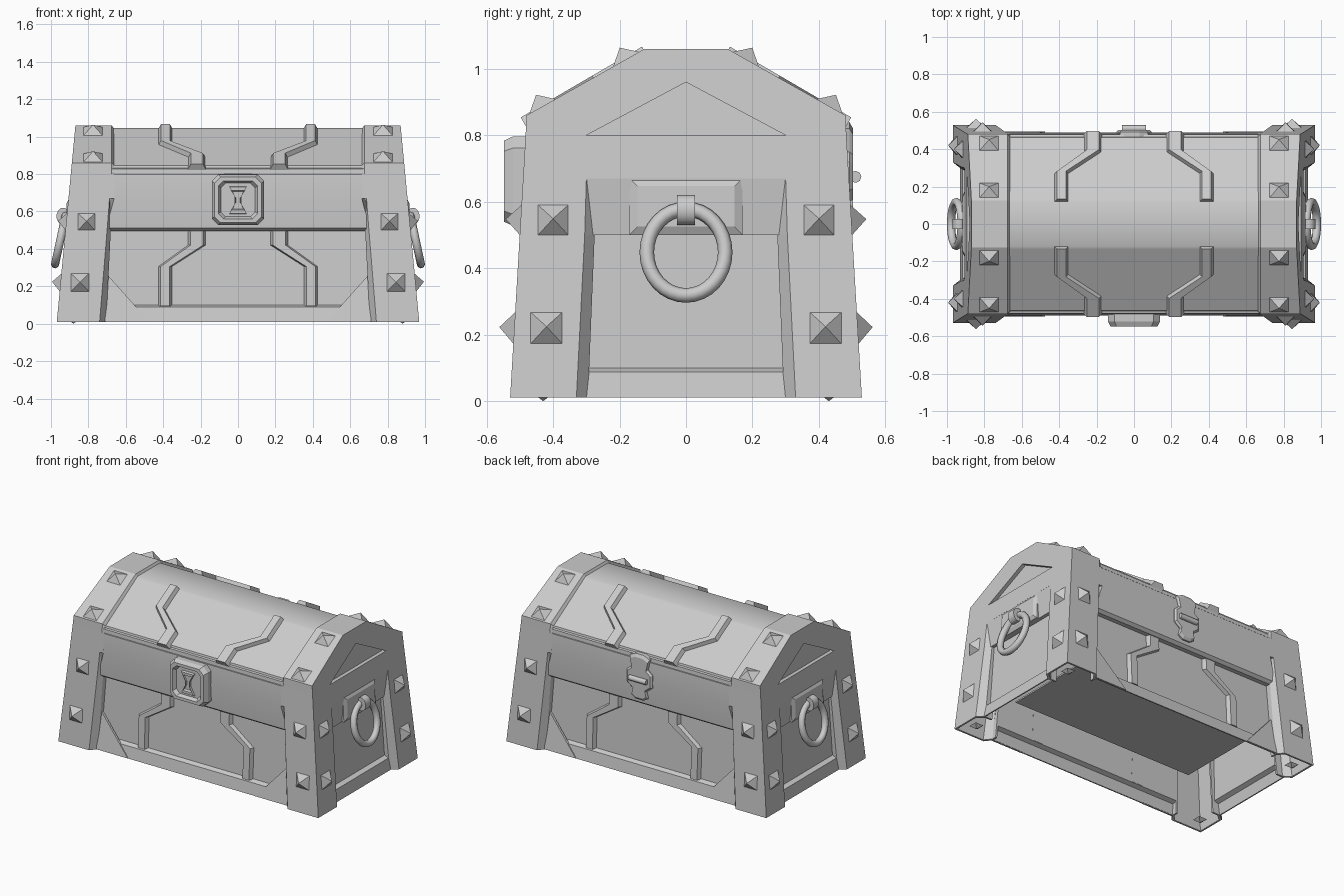
import bpy, bmesh, math
from mathutils import Vector

if "Cube" in bpy.data.objects:
    bpy.data.objects.remove(bpy.data.objects["Cube"])

BOTH = (1, -1)


def build(name, parts, sx=(1,), sy=(1,), smooth=0):
    """Mesh from (verts, faces) parts, repeated for every x / y mirror sign."""
    bm = bmesh.new()
    for verts, faces in parts:
        for mx in sx:
            for my in sy:
                vs = [bm.verts.new((v[0] * mx, v[1] * my, v[2])) for v in verts]
                for f in faces:
                    bm.faces.new([vs[i] for i in f])
    bmesh.ops.recalc_face_normals(bm, faces=bm.faces)
    me = bpy.data.meshes.new(name)
    bm.to_mesh(me)
    bm.free()
    if smooth:
        me.shade_smooth()
        me.set_sharp_from_angle(angle=math.radians(smooth))
    ob = bpy.data.objects.new(name, me)
    bpy.context.collection.objects.link(ob)
    return ob


def loft(sections, cyclic=False):
    """Skin between closed sections of equal length, capped unless cyclic."""
    n, m = len(sections[0]), len(sections)
    verts = [v for s in sections for v in s]
    faces = []
    for k in range(m if cyclic else m - 1):
        a, b = k * n, (k + 1) % m * n
        faces += [(a + i, a + (i + 1) % n, b + (i + 1) % n, b + i) for i in range(n)]
    if not cyclic:
        faces += [tuple(range(n)), tuple(range((m - 1) * n, m * n))]
    return verts, faces


def frustum(c, normal, up, hw, hh, height, inset=None):
    """Raised block on a surface; without an inset it becomes a pyramid."""
    c, n = Vector(c), Vector(normal).normalized()
    u = Vector(up).cross(n).normalized()
    v = n.cross(u)
    def quad(w, h, d):
        return [c + u * a * w + v * b * h + n * d for a, b in ((-1, -1), (1, -1), (1, 1), (-1, 1))]
    if inset is None:
        return (quad(hw, hh, -.012) + [c + n * height],
                [(0, 1, 2, 3), (0, 1, 4), (1, 2, 4), (2, 3, 4), (3, 0, 4)])
    return loft([quad(hw, hh, -.02), quad(hw, hh, height * .4), quad(hw - inset, hh - inset, height)])


def xo(z):          # outer end plane
    return .97 - .095 * z


def yo(z):          # outer front plane
    return .53 - .059 * z


# Corner posts: thin-walled corner shells that fade into the upper body
posts = []
T = .012
for z, a, b, c, d, dep in ((.01, .705, .74, .295, .33, .045), (.5, .68, .70, .275, .305, .035),
                           (.67, .685, .687, .298, .30, .002)):
    X, Y = xo(z), yo(z)
    posts.append([(a, Y - .085, z), (a, Y - dep, z), (b, Y, z), (X, Y, z), (X, d, z),
                  (X - dep, c, z), (X - .1, c, z), (X - .1, c + T, z), (X - dep - T, c + T, z),
                  (X - T, d + T, z), (X - T, Y - T, z), (b + T, Y - T, z),
                  (a + T, Y - dep - T, z), (a + T, Y - .085, z)])
build("corner_posts", [loft(posts)], BOTH, BOTH)

# Roofed end caps with a bevelled inner rim
half = [(yo(.67), .67), (yo(.8), .8), (.48, .86), (.125, 1.06)]
rim = [(yo(.67), .67), (yo(.8), .8), (.465, .845), (.12, 1.04)]
full = half + [(-y, z) for y, z in reversed(half)]
rimf = rim + [(-y, z) for y, z in reversed(rim)]
caps = build("end_caps", [loft([[(.662, y, z) for y, z in rimf], [(.675, y, z) for y, z in full],
                                [(xo(z), y, z) for y, z in full]])], BOTH)

# Triangular gable recess
tri = ((-.3, .8), (.3, .8), (0, .96))
cutter = build("gable_cutter", [loft([[(xo(z) - .025, y, z) for y, z in tri],
                                      [(1.05, y, z) for y, z in tri]])], BOTH)
cutter.hide_render = True
cutter.hide_viewport = True
cut = caps.modifiers.new("gable", 'BOOLEAN')
cut.object = cutter
cut.operation = 'DIFFERENCE'
cut.solver = 'EXACT'

# Front and back walls: upper band, recessed panel, bottom rail
wall = [(.4828, .8), (.4904, .67), (.48, .512), (.46, .496), (.43, .496), (.45, .1), (.478, .088), (.49, .01),
        (.482, .01), (.468, .08), (.44, .092), (.42, .5), (.42, .8)]
build("long_walls", [loft([[(s * (.662 if z > .6 else .705), y, z) for y, z in wall] for s in (-1, 1)])],
      (1,), BOTH, 20)

# End walls with the same build-up
end = [(.906, .672), (.893, .5), (.87, .5), (.888, .1), (.918, .088), (.93, .01),
       (.922, .01), (.908, .08), (.878, .092), (.86, .5), (.86, .672)]
build("end_walls", [loft([[(x, y, z) for x, z in end] for y in (-.302, .302)])], BOTH)

# Lid with a thin lower lip; the extra loop keeps the slopes evenly shaded
lip = [(.48, .803), (.478, .828), (.466, .832), (.463, .845), (.45, .8525), (.135, 1.0363), (.12, 1.045)]
lid = lip + [(-y, z) for y, z in reversed(lip)]
build("lid", [loft([[(x, y, z) for y, z in lid] for x in (-.68, .68)])], smooth=35)

# Inner floor
build("inner_floor", [loft([[(x, y, z) for x, y in ((-.68, -.3), (.68, -.3), (.68, .3), (-.68, .3))]
                            for z in (.2, .21)])])

# Triangular corner plates over the bottom rail
plate = [(.71, .275, .458), (.71, .012, .495), (.475, .012, .495)]
build("corner_plates", [loft([[(x, y - t, z) for x, z, y in plate] for t in (0, .015)])], BOTH, BOTH)


# Cranked trim strips on the walls and the lid
def strip(path, normal):
    n = Vector(normal).normalized()
    secs = []
    for x, y, z, w in path:
        p = Vector((x, y, z))
        e = Vector((1, 0, 0))
        secs.append([p - e * w - n * .012, p - e * (w - .018) + n * .025,
                     p + e * (w - .018) + n * .025, p + e * w - n * .012])
    return loft(secs)


def roof(y):
    return 1.045 - (y - .12) * .583


wall_strip = [(x, .43 + .05 * (.5 - z), z, w) for x, z, w in
              ((.22, .5, .052), (.22, .42, .052), (.39, .305, .042), (.39, .095, .042))]
build("wall_trim", [strip(wall_strip, (0, 1, 0))], BOTH, BOTH)
lid_strip = [(x, y, roof(y), w) for x, y, w in
             ((.388, .12, .042), (.388, .27, .042), (.22, .385, .05), (.22, .485, .05))]
build("lid_trim", [strip(lid_strip, (0, .5, .866))], BOTH, BOTH)

# Pyramid studs on posts, roof edges and feet
studs = []
for z, x, y, s in ((.545, .81, .40, .057), (.22, .845, .42, .06)):
    studs.append(frustum((x, yo(z), z), (0, 1, .059), (0, 0, 1), s, s, .045))
    studs.append(frustum((xo(z), y, z), (1, 0, .095), (0, 0, 1), s, s, .045))
for y in (.432, .18):
    studs.append(frustum((.775, y, 1.06 - (y - .125) * .563), (0, .49, .87), (0, -.87, .49), .065, .058, .04))
studs.append(frustum((.88, .43, .01), (0, 0, -1), (0, 1, 0), .03, .03, .01))
build("studs", studs, BOTH, BOTH)

# Handle plates, brackets and rings on both ends
build("handle_plates", [frustum((.896, 0, .585), (1, 0, .04), (0, 0, 1), .17, .085, .022, .024)], BOTH)
arc = [math.tau * i / 16 for i in range(16)]
build("handle_brackets", [loft([[(.935 + .036 * math.cos(t), y, .575 + .045 * math.sin(t)) for t in arc]
                                for y in (-.027, .027)])], BOTH, smooth=35)
ring = []
for i in range(32):
    t = math.tau * i / 32
    c, s = math.cos(t), math.sin(t)
    ring.append([(.95 - .028 * s + .022 * math.cos(a), (.118 + .022 * math.sin(a)) * c,
                  .448 + (.13 + .022 * math.sin(a)) * s) for a in arc[::2]])
build("handle_rings", [loft(ring, True)], BOTH, smooth=60)


# Front clasp: nested octagons around an hourglass keyhole
def octagon(w, h, k, y):
    q = [(w, h - k), (w - k, h), (k - w, h), (-w, h - k), (-w, k - h), (k - w, -h), (w - k, -h), (w, k - h)]
    return [(x, y, .662 + z) for x, z in q]


build("clasp", [loft([octagon(.14, .135, .035, -.46), octagon(.14, .135, .035, -.52),
                      octagon(.125, .122, .032, -.548), octagon(.105, .102, .028, -.548),
                      octagon(.092, .09, .026, -.525)])])
glass = [(-.045, .07), (.045, .07), (.018, .02), (.018, -.02), (.045, -.07), (-.045, -.07), (-.018, -.02), (-.018, .02)]
build("clasp_keyhole", [loft([[(x * k, y, .66 + z * k) for x, z in glass]
                              for y, k in ((-.515, 1.1), (-.54, 1), (-.54, .75), (-.528, .65))])])

# Back hinge: shaped plate with a pin
side = [(.03, .535), (.06, .555), (.05, .6), (.095, .635), (.095, .72), (.06, .75), (.075, .82), (.03, .84)]
hinge = side + [(-x, z) for x, z in reversed(side)]
build("hinge_plate", [loft([[(x * k, y, .675 + (z - .675) * k) for x, z in hinge]
                            for y, k in ((.46, 1), (.492, 1), (.503, .88))])])
build("hinge_pin", [loft([[(x, .51 + .018 * math.cos(t), .675 + .018 * math.sin(t)) for t in arc[::2]]
                          for x in (-.065, .065)])], smooth=50)
